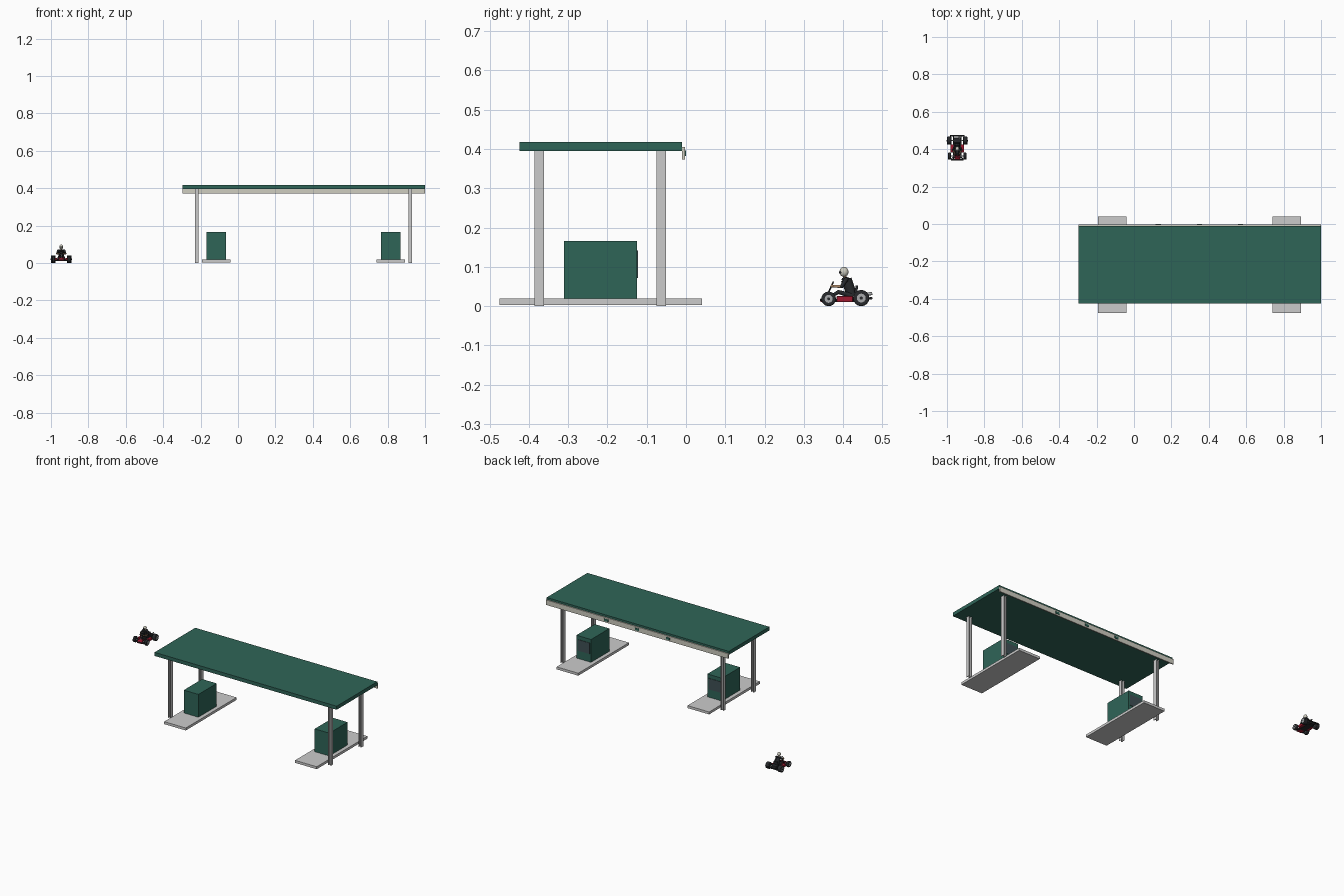
import bpy, bmesh, math
from mathutils import Vector

if "Cube" in bpy.data.objects:
    bpy.data.objects.remove(bpy.data.objects["Cube"])


def material(name, r, g, b):
    m = bpy.data.materials.new(name)
    m.diffuse_color = (r, g, b, 1)
    m.use_nodes = True
    m.node_tree.nodes["Principled BSDF"].inputs["Base Color"].default_value = m.diffuse_color
    return m


GREEN = material("green", 0.028, 0.13, 0.097)
CREAM = material("cream", 0.62, 0.61, 0.53)
SCREEN = material("screen", 0.05, 0.08, 0.09)
RED = material("red", 0.35, 0.01, 0.03)
BLACK = material("black", 0.02, 0.022, 0.025)
SKIN = material("skin", 0.5, 0.3, 0.17)
STEEL = material("steel", 0.4, 0.41, 0.42)


def finish(ob, name, mat, smooth=False):
    ob.name = name
    if mat:
        ob.data.materials.append(mat)
    if smooth:
        bpy.ops.object.shade_smooth_by_angle()
    return ob


def box(name, lo, hi, mat=None, bevel=0):
    c = [(a + b) / 2 for a, b in zip(lo, hi)]
    bpy.ops.mesh.primitive_cube_add(size=1, location=c)
    ob = bpy.context.object
    for v in ob.data.vertices:
        v.co = [v.co[i] * (hi[i] - lo[i]) for i in range(3)]
    if bevel:
        mod = ob.modifiers.new("bevel", "BEVEL")
        mod.width, mod.segments = bevel, 2
    return finish(ob, name, mat)


def rod(name, p, q, r, mat, r2=None, sides=16):
    p, q = Vector(p), Vector(q)
    bpy.ops.mesh.primitive_cone_add(vertices=sides, radius1=r, radius2=r if r2 is None else r2,
                                    depth=(q - p).length, location=(p + q) / 2,
                                    rotation=(q - p).to_track_quat('Z', 'Y').to_euler())
    return finish(bpy.context.object, name, mat, True)


def ball(name, loc, size, mat, rot=0):
    bpy.ops.mesh.primitive_uv_sphere_add(segments=20, ring_count=12, radius=1,
                                         location=loc, rotation=(rot, 0, 0))
    ob = bpy.context.object
    ob.scale = size
    return finish(ob, name, mat, True)


def ring(name, loc, R, r, mat, rot):
    bpy.ops.mesh.primitive_torus_add(major_radius=R, minor_radius=r, major_segments=24,
                                     minor_segments=8, location=loc, rotation=rot)
    return finish(bpy.context.object, name, mat, True)


def prism(name, pts, axis, a, b, mat=None):
    """Extrude a closed profile along x (axis 0) or z (axis 2)."""
    bm = bmesh.new()
    place = (lambda p, h: (h, *p)) if axis == 0 else (lambda p, h: (*p, h))
    f = bm.faces.new([bm.verts.new(place(p, a)) for p in pts])
    new = bmesh.ops.extrude_face_region(bm, geom=[f])["geom"]
    vec = [0, 0, 0]
    vec[axis] = b - a
    bmesh.ops.translate(bm, vec=vec, verts=[v for v in new if isinstance(v, bmesh.types.BMVert)])
    bmesh.ops.recalc_face_normals(bm, faces=bm.faces)
    me = bpy.data.meshes.new(name)
    bm.to_mesh(me)
    bm.free()
    ob = bpy.data.objects.new(name, me)
    bpy.context.collection.objects.link(ob)
    return finish(ob, name, mat)


# Canopy roof, sign board and plain badge plates
box("canopy_roof", (-0.298, -0.424, 0.395), (1, -0.01, 0.418), GREEN)
box("fascia_board", (-0.298, -0.01, 0.373), (1, -0.003, 0.405), CREAM)
for x in (0.13, 0.35, 0.57):
    box("badge_plate", (x - 0.014, -0.004, 0.382), (x + 0.014, 0, 0.396), GREEN)

# H-section posts
w, d, t = 0.012, 0.010, 0.0035
half = [(d, -w), (d, w), (d - t, w), (d - t, t / 2)]
profile = half + [(-x, y) for x, y in reversed(half)][0:2]
profile = [(d, -w), (d, w), (d - t, w), (d - t, t / 2), (-d + t, t / 2), (-d + t, w),
           (-d, w), (-d, -w), (-d + t, -w), (-d + t, -t / 2), (d - t, -t / 2), (d - t, -w)]
for x in (-0.22, 0.921):
    for y in (-0.373, -0.063):
        prism("canopy_post", [(x + a, y + b) for a, b in profile], 2, 0, 0.396)

# Islands with dispensers
for x in (-0.1165, 0.8165):
    box("island_slab", (x - 0.077, -0.475, 0.003), (x + 0.077, 0.041, 0.019))
    box("dispenser", (x - 0.052, -0.311, 0.018), (x + 0.052, -0.125, 0.166), GREEN)
    box("dispenser_screen", (x - 0.043, -0.126, 0.071), (x + 0.043, -0.122, 0.142), SCREEN)

# Kart body
X = -0.945
box("kart_floor", (X - 0.02, 0.352, 0.010), (X + 0.02, 0.455, 0.014), BLACK)
prism("kart_nose", [(0.342, 0.010), (0.342, 0.016), (0.350, 0.024), (0.366, 0.029),
                    (0.372, 0.010)], 0, X - 0.016, X + 0.016, RED)
rod("front_bumper", (X - 0.034, 0.344, 0.016), (X + 0.034, 0.344, 0.016), 0.0035, BLACK)
rod("rear_bumper", (X - 0.04, 0.472, 0.02), (X + 0.04, 0.472, 0.02), 0.003, BLACK)
rod("front_axle", (X - 0.04, 0.363, 0.018), (X + 0.04, 0.363, 0.018), 0.0025, STEEL)
rod("rear_axle", (X - 0.045, 0.446, 0.02), (X + 0.045, 0.446, 0.02), 0.003, STEEL)
box("seat_base", (X - 0.016, 0.395, 0.014), (X + 0.016, 0.432, 0.022), BLACK, 0.002)
prism("seat_back", [(0.424, 0.016), (0.434, 0.016), (0.438, 0.052), (0.432, 0.052)],
      0, X - 0.015, X + 0.015, BLACK)
box("engine_block", (X - 0.02, 0.436, 0.014), (X + 0.02, 0.462, 0.034), BLACK, 0.003)
rod("exhaust", (X + 0.012, 0.455, 0.03), (X + 0.012, 0.474, 0.032), 0.004, STEEL)

# Side pods, wheels, rails and driver limbs, mirrored left and right
for s in (-1, 1):
    def P(x, y, z):
        return (X + s * x, y, z)
    xs = sorted((X + s * 0.02, X + s * 0.037))
    box("side_pod", (xs[0], 0.383, 0.010), (xs[1], 0.425, 0.026), RED, 0.003)
    rod("frame_rail", P(0.02, 0.345, 0.014), P(0.02, 0.472, 0.02), 0.0028, BLACK)
    rod("bumper_stay", P(0.034, 0.344, 0.016), P(0.02, 0.36, 0.014), 0.0025, BLACK)
    for y, r, a, b in ((0.363, 0.0185, 0.034, 0.049), (0.446, 0.0205, 0.031, 0.055)):
        m = (a + b) / 2
        tyre = rod("tyre", P(a, y, r), P(b, y, r), r, BLACK, sides=24)
        mod = tyre.modifiers.new("bevel", "BEVEL")
        mod.width, mod.segments, mod.limit_method = 0.003, 2, 'ANGLE'
        rod("wheel_rim", P(m, y, r), P(b + 0.0006, y, r), r * 0.55, STEEL)
        rod("wheel_hub", P(m, y, r), P(b + 0.0012, y, r), r * 0.2, BLACK)
    rod("thigh", P(0.009, 0.42, 0.027), P(0.012, 0.388, 0.036), 0.0065, BLACK, 0.005)
    ball("knee", P(0.012, 0.388, 0.036), (0.0052,) * 3, BLACK)
    rod("shin", P(0.012, 0.388, 0.036), P(0.01, 0.362, 0.02), 0.005, BLACK, 0.0035)
    ball("foot", P(0.01, 0.359, 0.022), (0.004, 0.006, 0.006), BLACK)
    ball("shoulder", P(0.017, 0.407, 0.067), (0.006,) * 3, BLACK)
    rod("upper_arm", P(0.017, 0.407, 0.067), P(0.023, 0.396, 0.05), 0.0055, BLACK, 0.0045)
    ball("elbow", P(0.023, 0.396, 0.05), (0.0045,) * 3, BLACK)
    rod("forearm", P(0.023, 0.396, 0.05), P(0.011, 0.373, 0.051), 0.0042, SKIN, 0.003)
    ball("hand", P(0.011, 0.372, 0.051), (0.004,) * 3, SKIN)

# Steering wheel and column
tilt = (math.radians(65), 0, 0)
ring("steering_wheel", (X, 0.370, 0.051), 0.0115, 0.0018, BLACK, tilt)
rod("steering_column", (X, 0.355, 0.018), (X, 0.370, 0.051), 0.002, STEEL)
rod("steering_spoke", (X - 0.011, 0.370, 0.051), (X + 0.011, 0.370, 0.051), 0.0013, BLACK)

# Driver torso and head
rod("torso", (X, 0.424, 0.024), (X, 0.408, 0.068), 0.0125, BLACK, 0.014)
ball("upper_chest", (X, 0.407, 0.068), (0.0145, 0.011, 0.006), BLACK)
rod("neck", (X, 0.406, 0.068), (X, 0.403, 0.08), 0.0045, SKIN)
ball("helmet", (X, 0.402, 0.087), (0.0105, 0.0115, 0.0125), CREAM)
ball("visor", (X, 0.3965, 0.086), (0.0088, 0.0075, 0.005), BLACK)
